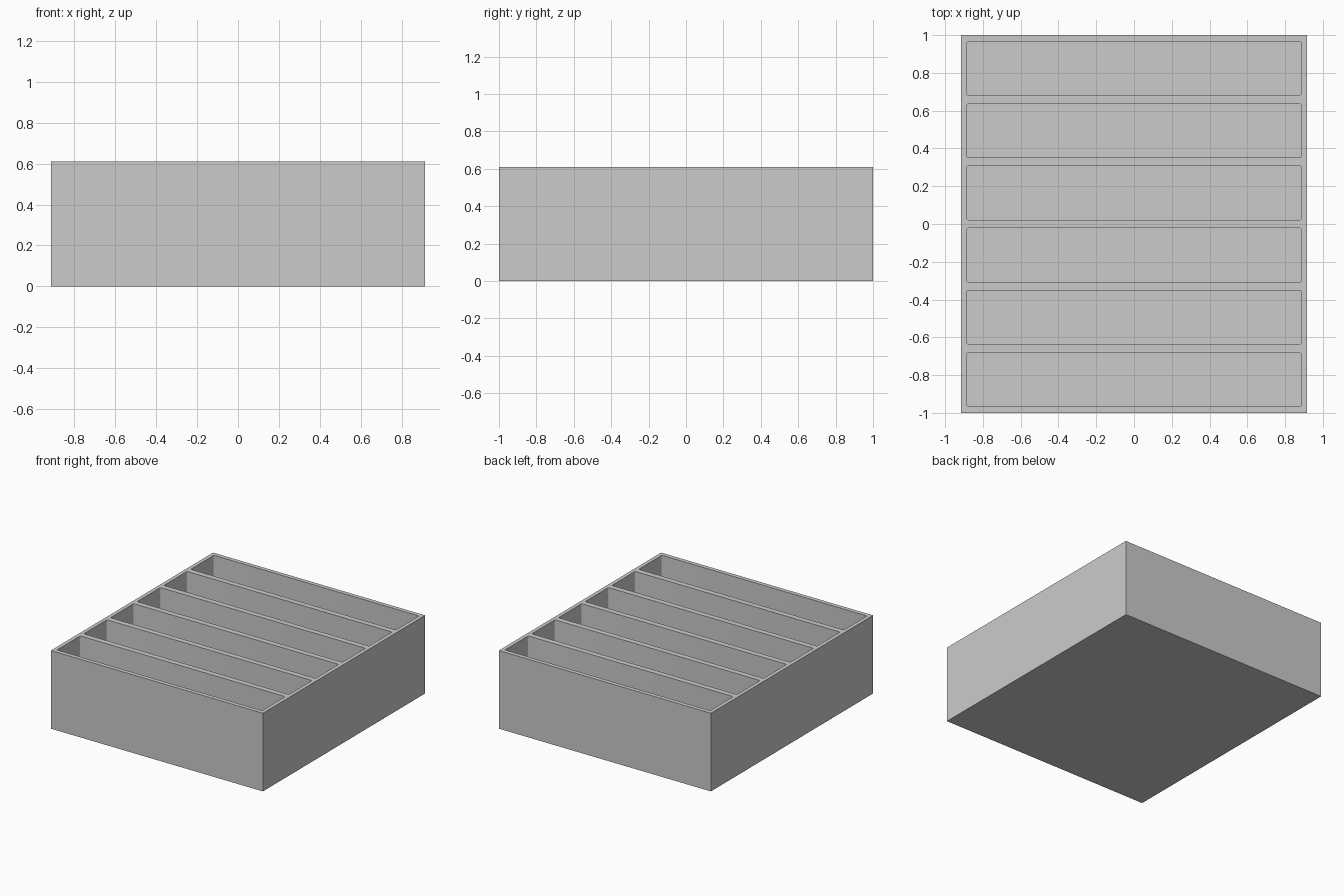
import bpy, bmesh

if "Cube" in bpy.data.objects:
    bpy.data.objects.remove(bpy.data.objects["Cube"])

WIDTH, LENGTH, HEIGHT = 1.83, 2.0, 0.61
SLOTS, PITCH = 6, 0.3295
SLOT_W, SLOT_L, CORNER = 1.77, 0.286, 0.01
FLOOR = 0.03


def add_box(bm, size, center):
    verts = bmesh.ops.create_cube(bm, size=1)["verts"]
    bmesh.ops.scale(bm, vec=size, verts=verts)
    bmesh.ops.translate(bm, vec=center, verts=verts)


def make_object(name, bm):
    mesh = bpy.data.meshes.new(name)
    bm.to_mesh(mesh)
    bm.free()
    obj = bpy.data.objects.new(name, mesh)
    bpy.context.collection.objects.link(obj)
    return obj


grey = bpy.data.materials.new("plain grey")
grey.diffuse_color = (0.6, 0.6, 0.6, 1)
grey.use_nodes = True
grey.node_tree.nodes["Principled BSDF"].inputs["Base Color"].default_value = grey.diffuse_color

# Solid outer block of the tray
bm = bmesh.new()
add_box(bm, (WIDTH, LENGTH, HEIGHT), (0, 0, HEIGHT / 2))
tray = make_object("divided_tray", bm)
tray.data.materials.append(grey)

# Row of compartments with small rounded vertical corners
bm = bmesh.new()
for i in range(SLOTS):
    y = (i - (SLOTS - 1) / 2) * PITCH
    add_box(bm, (SLOT_W, SLOT_L, HEIGHT), (0, y, FLOOR + HEIGHT / 2))
upright = [e for e in bm.edges
           if abs(e.verts[0].co.z - e.verts[1].co.z) > 0.1]
bmesh.ops.bevel(bm, geom=upright, offset=CORNER, segments=4,
                profile=0.5, affect='EDGES')
cutter = make_object("compartment_cutter", bm)
cutter.data.materials.append(grey)
cutter.hide_render = True
cutter.hide_set(True)

# Hollow the compartments out of the block
cut = tray.modifiers.new("compartments", 'BOOLEAN')
cut.operation = 'DIFFERENCE'
cut.solver = 'EXACT'
cut.object = cutter

# Smooth rounded corners, crisp edges elsewhere
bpy.context.view_layer.objects.active = tray
tray.select_set(True)
bpy.ops.object.modifier_apply(modifier=cut.name)
bpy.ops.object.shade_smooth_by_angle()
